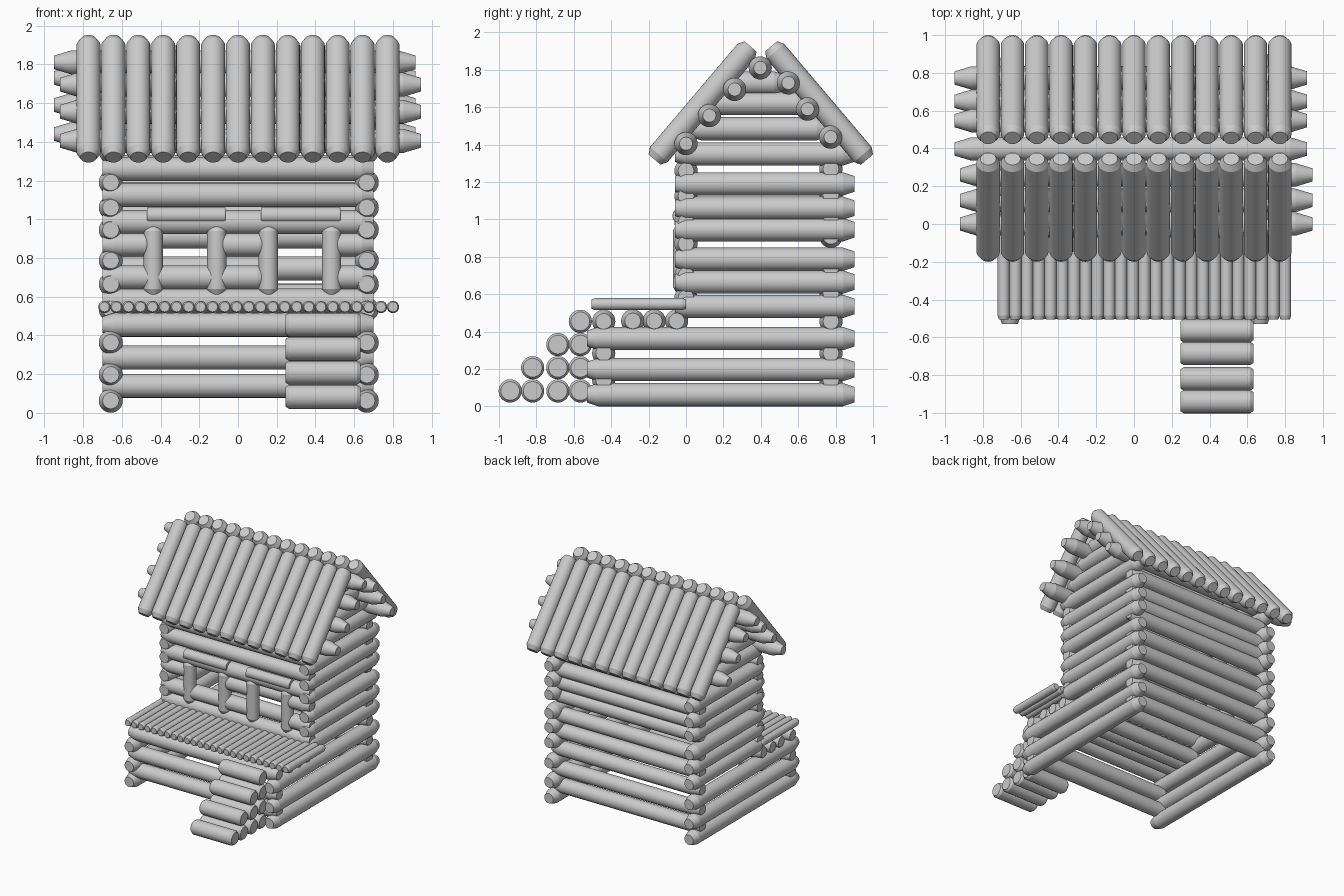
import bpy, bmesh, math
from mathutils import Vector

if "Cube" in bpy.data.objects:
    bpy.data.objects.remove(bpy.data.objects["Cube"])

SIDES = 28


def add_log(bm, a, b, r=0.062, taper=0.06, tip=0.042):
    """Round log from a to b with tapered, flat-cut ends."""
    a, b = Vector(a), Vector(b)
    length = (b - a).length
    rot = (b - a).to_track_quat('Z', 'Y')
    rings = []
    for z, rad in ((0, tip), (taper, r), (length - taper, r), (length, tip)):
        ring = []
        for i in range(SIDES):
            t = 2 * math.pi * i / SIDES
            ring.append(bm.verts.new(a + rot @ Vector((rad * math.cos(t), rad * math.sin(t), z))))
        rings.append(ring)
    for lo, hi in zip(rings, rings[1:]):
        for i in range(SIDES):
            j = (i + 1) % SIDES
            bm.faces.new((lo[i], lo[j], hi[j], hi[i])).smooth = True
    bm.faces.new(rings[0][::-1])
    bm.faces.new(rings[-1])
    for ring in rings:
        for i in range(SIDES):
            bm.edges.get((ring[i], ring[(i + 1) % SIDES])).smooth = False


def make(name, logs, **kw):
    bm = bmesh.new()
    for a, b in logs:
        add_log(bm, a, b, **kw)
    mesh = bpy.data.meshes.new(name)
    bm.to_mesh(mesh)
    bm.free()
    ob = bpy.data.objects.new(name, mesh)
    bpy.context.collection.objects.link(ob)
    return ob


def across(y, z, x0=-0.70, x1=0.70):
    return (x0, y, z), (x1, y, z)


# Side walls: long foundation logs, wall logs and shortening gable logs
for side, x in (("left", -0.657), ("right", 0.665)):
    logs = [((x, -0.53, z), (x, 0.90, z)) for z in (0.063, 0.197, 0.363)]
    logs += [((x, -0.06, z), (x, 0.90, z)) for z in (0.535, 0.665, 0.787, 0.945, 1.06, 1.19, 1.35)]
    logs += [((x, 0.39 - h, z), (x, 0.39 + h, z)) for z, h in ((1.485, 0.37), (1.62, 0.26), (1.73, 0.14))]
    make(side + "_wall", logs)

# Back wall
make("back_wall", [across(0.775, z) for z in
                   (0.14, 0.285, 0.455, 0.605, 0.745, 0.91, 1.02, 1.13, 1.27)])

# Front wall, interrupted by the window and the doorway
front = [across(0, z) for z in (0.58, 0.985, 1.125, 1.26)]
front += [across(0, 0.70, -0.70, 0.16), across(0, 0.70, 0.47, 0.70)]
for z in (0.87,):
    front += [across(0, z, a, b) for a, b in ((-0.70, -0.42), (-0.13, 0.17), (0.46, 0.70))]
make("front_wall", front)

# Window and door posts with their headers
make("opening_posts", [((x, -0.02, 0.58), (x, -0.02, 1.0)) for x in (-0.437, -0.11, 0.157, 0.483)],
     r=0.05, taper=0.06, tip=0.015)
make("opening_headers", [across(-0.03, 1.02, -0.47, -0.065), across(-0.03, 1.02, 0.12, 0.53)],
     r=0.042, taper=0.005, tip=0.04)

# Porch front logs, floor beams and decking
make("porch_front", [across(-0.44, z) for z in (0.14, 0.285, 0.455)])
make("porch_beams", [across(y, 0.457) for y in (-0.285, -0.17, -0.05)])
make("porch_deck", [((-0.69 + 0.0621 * i, -0.505, 0.547), (-0.69 + 0.0621 * i, 0.0, 0.547))
                    for i in range(25)], r=0.032, taper=0.02, tip=0.025)

# Steps of stacked logs
step_y = (-0.94, -0.82, -0.685, -0.565)
make("steps", [across(y, 0.083 + 0.124 * row, 0.245, 0.632)
               for row in range(4) for y in step_y[row:]], taper=0.018, tip=0.05)

# Roof purlins
make("purlins_front", [across(y, z, -0.92, 0.945) for y, z in
                       ((0.0, 1.405), (0.125, 1.555), (0.26, 1.695))], taper=0.09, tip=0.035)
make("purlins_back", [across(y, z, -0.95, 0.917) for y, z in
                      ((0.397, 1.81), (0.547, 1.73), (0.65, 1.59), (0.773, 1.44))],
     taper=0.09, tip=0.035)

# Roof logs on both slopes
xs = [-0.772 + 0.12867 * i for i in range(13)]
make("roof_front", [((x, -0.168, 1.32), (x, 0.345, 1.925)) for x in xs], taper=0.035, tip=0.042)
make("roof_back", [((x, 0.968, 1.32), (x, 0.455, 1.925)) for x in xs], taper=0.035, tip=0.042)
